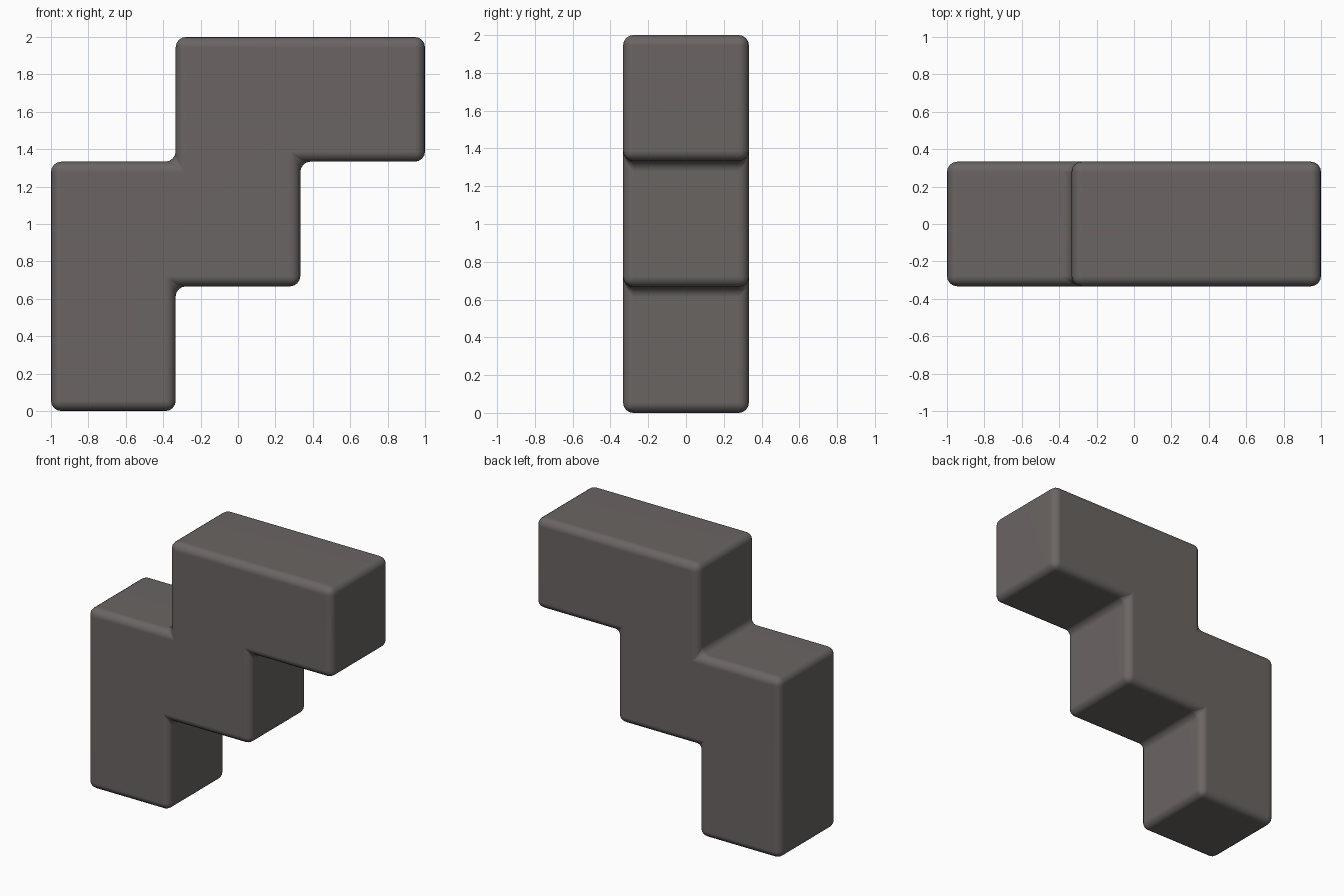
import bpy, bmesh

if "Cube" in bpy.data.objects:
    bpy.data.objects.remove(bpy.data.objects["Cube"])

C = 2 / 3        # size of one cube cell
BEVEL = 0.055

mat = bpy.data.materials.new("warm grey")
mat.diffuse_color = (0.145, 0.130, 0.125, 1)
mat.use_nodes = True
mat.node_tree.nodes["Principled BSDF"].inputs["Base Color"].default_value = mat.diffuse_color

# Staircase outline in cell units (x, z)
outline = [(0, 0), (1, 0), (1, 1), (2, 1), (2, 2), (3, 2),
           (3, 3), (1, 3), (1, 2), (0, 2)]

# Extrude the outline from front to back
bm = bmesh.new()
front = bm.faces.new([bm.verts.new((x * C - 1, -C / 2, z * C)) for x, z in outline])
ext = bmesh.ops.extrude_face_region(bm, geom=[front], use_keep_orig=True)
verts = [g for g in ext["geom"] if isinstance(g, bmesh.types.BMVert)]
bmesh.ops.translate(bm, verts=verts, vec=(0, C, 0))
bmesh.ops.recalc_face_normals(bm, faces=bm.faces[:])

# Round all convex and concave edges
bmesh.ops.bevel(bm, geom=bm.edges[:], offset=BEVEL, offset_type='OFFSET',
                segments=4, profile=0.5, affect='EDGES', clamp_overlap=True)
bmesh.ops.recalc_face_normals(bm, faces=bm.faces[:])
for f in bm.faces:
    f.smooth = True

mesh = bpy.data.meshes.new("stair_block")
bm.to_mesh(mesh)
bm.free()
mesh.materials.append(mat)
block = bpy.data.objects.new("stair_block", mesh)
bpy.context.collection.objects.link(block)

# Keep the large faces flat in shading
wn = block.modifiers.new("flat_faces", 'WEIGHTED_NORMAL')
wn.keep_sharp = True
